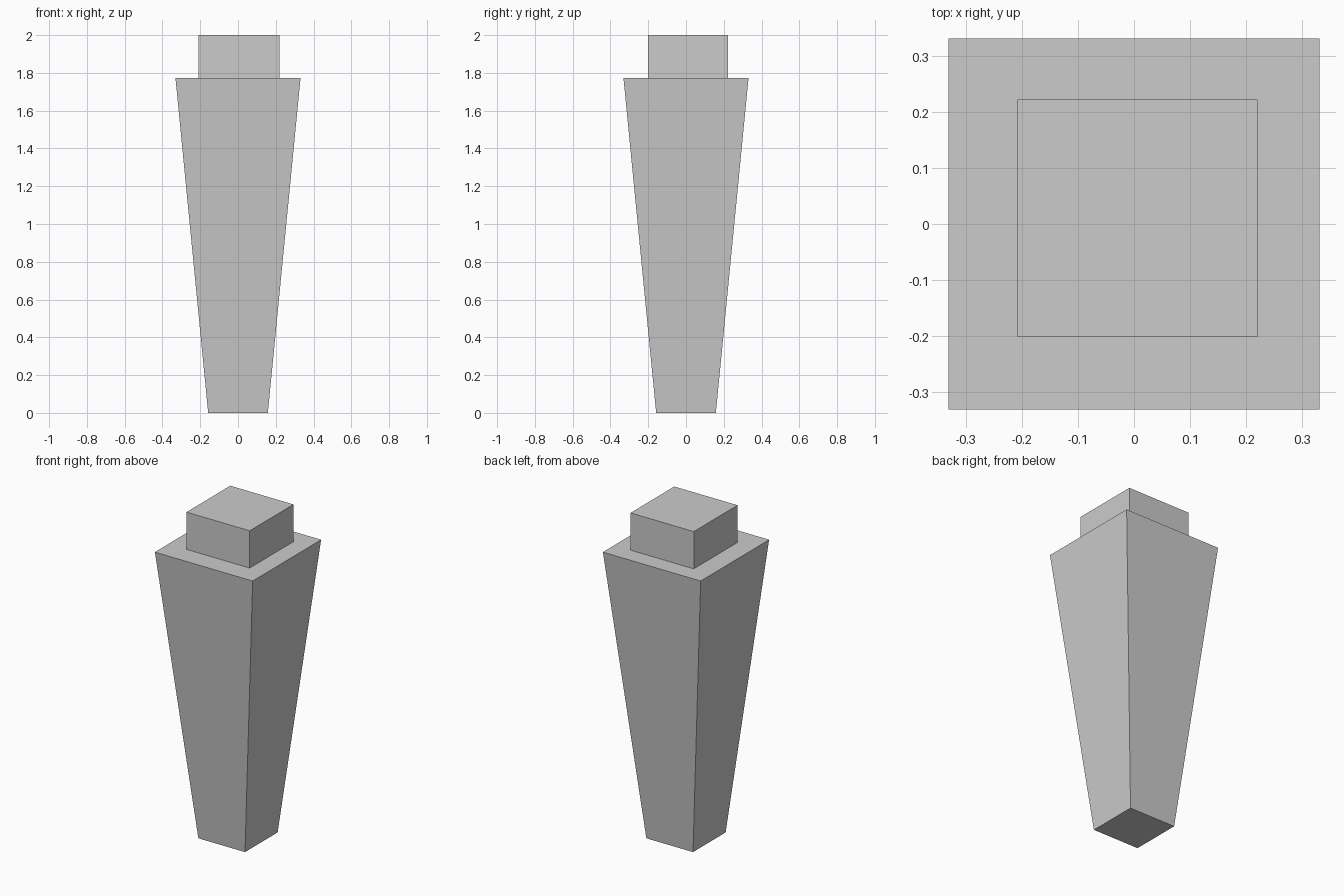
import bpy
import bmesh

if "Cube" in bpy.data.objects:
    bpy.data.objects.remove(bpy.data.objects["Cube"])


def block(name, bottom, top, z0, z1):
    """Four-sided block; bottom and top are (x_min, x_max, y_min, y_max)."""
    bm = bmesh.new()
    bmesh.ops.create_cube(bm, size=2)
    for v in bm.verts:
        x0, x1, y0, y1 = top if v.co.z > 0 else bottom
        v.co = (x1 if v.co.x > 0 else x0,
                y1 if v.co.y > 0 else y0,
                z1 if v.co.z > 0 else z0)
    mesh = bpy.data.meshes.new(name)
    bm.to_mesh(mesh)
    bm.free()
    obj = bpy.data.objects.new(name, mesh)
    bpy.context.collection.objects.link(obj)
    return obj


# Tapered leg body, narrow at the foot
block("tapered_leg", (-0.158, 0.158, -0.158, 0.158),
      (-0.331, 0.331, -0.331, 0.331), 0.0, 1.772)

# Slightly off-centre square peg, seated a little into the leg
peg = (-0.208, 0.22, -0.201, 0.222)
block("top_peg", peg, peg, 1.765, 2.0)
